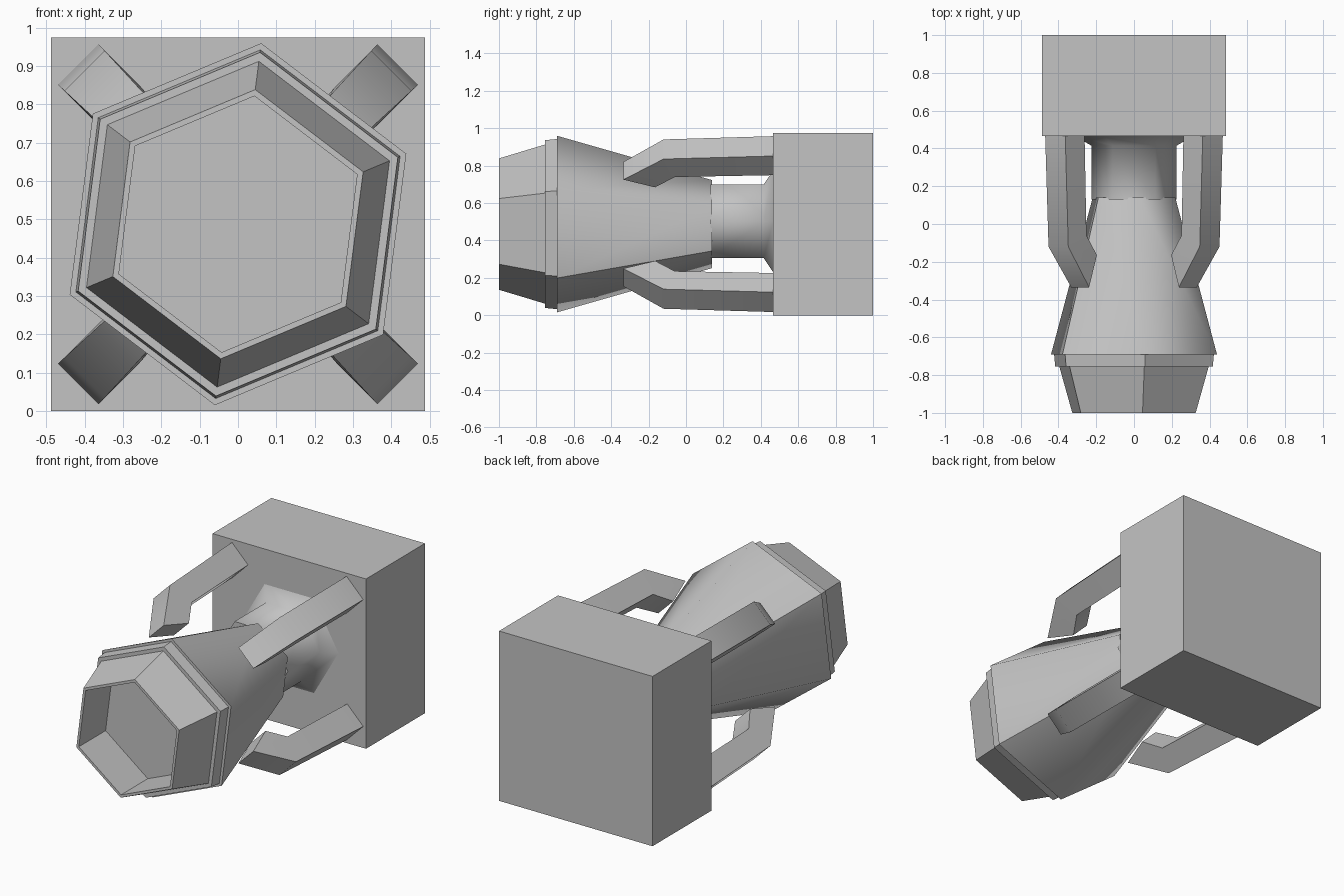
import bpy, bmesh, math
from mathutils import Vector

if "Cube" in bpy.data.objects:
    bpy.data.objects.remove(bpy.data.objects["Cube"], do_unlink=True)

MID = 0.4875     # height of the main axis
NECK_MID = 0.5025

grey = bpy.data.materials.new("plain grey")
grey.use_nodes = True
GREY = (0.55, 0.55, 0.55, 1)
grey.diffuse_color = GREY
grey.node_tree.nodes["Principled BSDF"].inputs["Base Color"].default_value = GREY


def finish(bm, name, smooth_angle=0, sharp_rule=None):
    """Orient the faces, set sharp edges and make the object."""
    bmesh.ops.recalc_face_normals(bm, faces=bm.faces)
    limit = math.radians(smooth_angle)
    for f in bm.faces:
        f.smooth = smooth_angle > 0
    for e in bm.edges:
        e.smooth = e.calc_face_angle(0) < limit
        if sharp_rule and sharp_rule(e):
            e.smooth = False
    mesh = bpy.data.meshes.new(name)
    bm.to_mesh(mesh)
    bm.free()
    mesh.materials.append(grey)
    obj = bpy.data.objects.new(name, mesh)
    bpy.context.collection.objects.link(obj)
    return obj


def loft(rings):
    """Join equal rings of points into a closed solid."""
    bm = bmesh.new()
    loops = [[bm.verts.new(p) for p in ring] for ring in rings]
    for a, b in zip(loops, loops[1:]):
        n = len(a)
        for i in range(n):
            j = (i + 1) % n
            bm.faces.new((a[i], a[j], b[j], b[i]))
    bm.faces.new(loops[0])
    bm.faces.new(loops[-1])
    return bm


def hex_ring(y, radius, turn, z):
    """Six points around the long axis."""
    angles = [math.radians(turn + 60 * i) for i in range(6)]
    return [Vector((radius * math.cos(a), y, z + radius * math.sin(a))) for a in angles]


def hex_solid(profile, turn, z):
    return loft([hex_ring(y, r, turn, z) for y, r in profile])


# Base block
bm = bmesh.new()
bmesh.ops.create_cube(bm, size=1)
for v in bm.verts:
    v.co = Vector((v.co.x * 0.975, 0.7325 + v.co.y * 0.535, MID + v.co.z * 0.975))
finish(bm, "base_block")

# Tapered body, with two opposite long edges kept crisp
TURN = 22.7


def crisp_edge(e):
    if abs(e.verts[0].co.y - e.verts[1].co.y) < 0.1:
        return False
    p = e.verts[0].co
    angle = math.degrees(math.atan2(p.z - MID, p.x)) % 180
    return abs(angle - (TURN + 120)) < 5


finish(hex_solid([(-0.69, 0.476), (0.14, 0.237)], TURN, MID), "tapered_body", 65, crisp_edge)

# Collar and hollow nose
finish(hex_solid([(-0.755, 0.452), (-0.685, 0.459)], TURN, MID), "collar")
finish(hex_solid([(-0.75, 0.43), (-1.0, 0.354), (-1.0, 0.337), (-0.757, 0.337)],
                 TURN, MID), "hollow_nose")

# Neck with a flare against the block
finish(hex_solid([(0.13, 0.226), (0.415, 0.226), (0.468, 0.318)], 0, NECK_MID), "neck", 65)

# Four bent arms: each section holds the outer and inner (y, radius) and half width
SECTIONS = [
    ((0.47, 0.59), (0.47, 0.445), 0.075),
    ((-0.12, 0.566), (-0.06, 0.43), 0.074),
    ((-0.335, 0.403), (-0.165, 0.345), 0.067),
]


def arm_point(y, radius, side, angle):
    c, s = math.cos(angle), math.sin(angle)
    return Vector((radius * c - side * s, y, MID + radius * s + side * c))


for number, place in enumerate(("upper_left", "upper_right", "lower_right", "lower_left")):
    angle = math.radians(45 + 90 * number)
    rings = []
    for outer, inner, half in SECTIONS:
        rings.append([arm_point(*outer, half, angle), arm_point(*outer, -half, angle),
                      arm_point(*inner, -half, angle), arm_point(*inner, half, angle)])
    finish(loft(rings), place + "_arm", 45)
